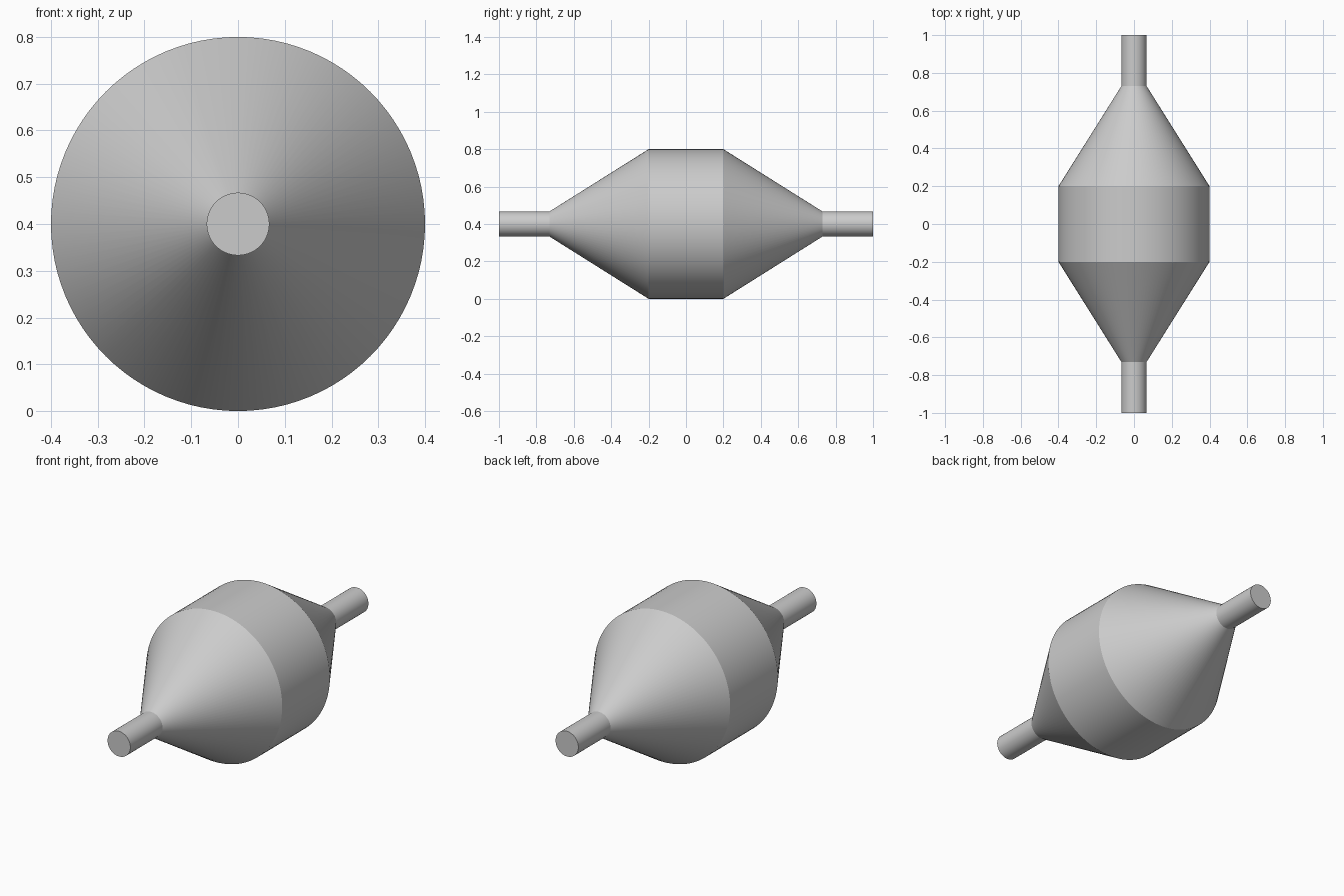
import bpy
import bmesh
from math import cos, sin, radians, tau

if "Cube" in bpy.data.objects:
    bpy.data.objects.remove(bpy.data.objects["Cube"], do_unlink=True)

SEGMENTS = 96
BODY_R, PIPE_R = 0.4, 0.067
SHOULDER_Y, NECK_Y, END_Y = 0.2, 0.73, 1.0
AXIS_Z = BODY_R

grey = bpy.data.materials.new("plain grey")
grey.use_nodes = True
colour = (0.6, 0.6, 0.6, 1)
grey.diffuse_color = colour
grey.node_tree.nodes["Principled BSDF"].inputs["Base Color"].default_value = colour


def lathe(name, profile, cap_front=False, cap_back=False):
    """Revolve (radius, y) points, listed front to back, about the long axis."""
    bm = bmesh.new()
    angles = [tau * i / SEGMENTS for i in range(SEGMENTS)]
    rings = [[bm.verts.new((r * cos(a), y, r * sin(a))) for a in angles]
             for r, y in profile]
    for near, far in zip(rings, rings[1:]):
        for i in range(SEGMENTS):
            j = (i + 1) % SEGMENTS
            bm.faces.new((near[i], far[i], far[j], near[j]))
    if cap_front:
        bm.faces.new(rings[0])
    if cap_back:
        bm.faces.new(rings[-1][::-1])
    mesh = bpy.data.meshes.new(name)
    bm.to_mesh(mesh)
    bm.free()
    mesh.materials.append(grey)
    obj = bpy.data.objects.new(name, mesh)
    obj.location.z = AXIS_Z
    bpy.context.collection.objects.link(obj)
    bpy.ops.object.select_all(action='DESELECT')
    obj.select_set(True)
    bpy.context.view_layer.objects.active = obj
    bpy.ops.object.shade_smooth_by_angle(angle=radians(25))
    return obj


# Drum with a tapering cone at each end
lathe("body", [(PIPE_R, -NECK_Y), (BODY_R, -SHOULDER_Y),
               (BODY_R, SHOULDER_Y), (PIPE_R, NECK_Y)])

# Thin closed pipes at the two ends
lathe("front_pipe", [(PIPE_R, -END_Y), (PIPE_R, -NECK_Y)], cap_front=True)
lathe("back_pipe", [(PIPE_R, NECK_Y), (PIPE_R, END_Y)], cap_back=True)
